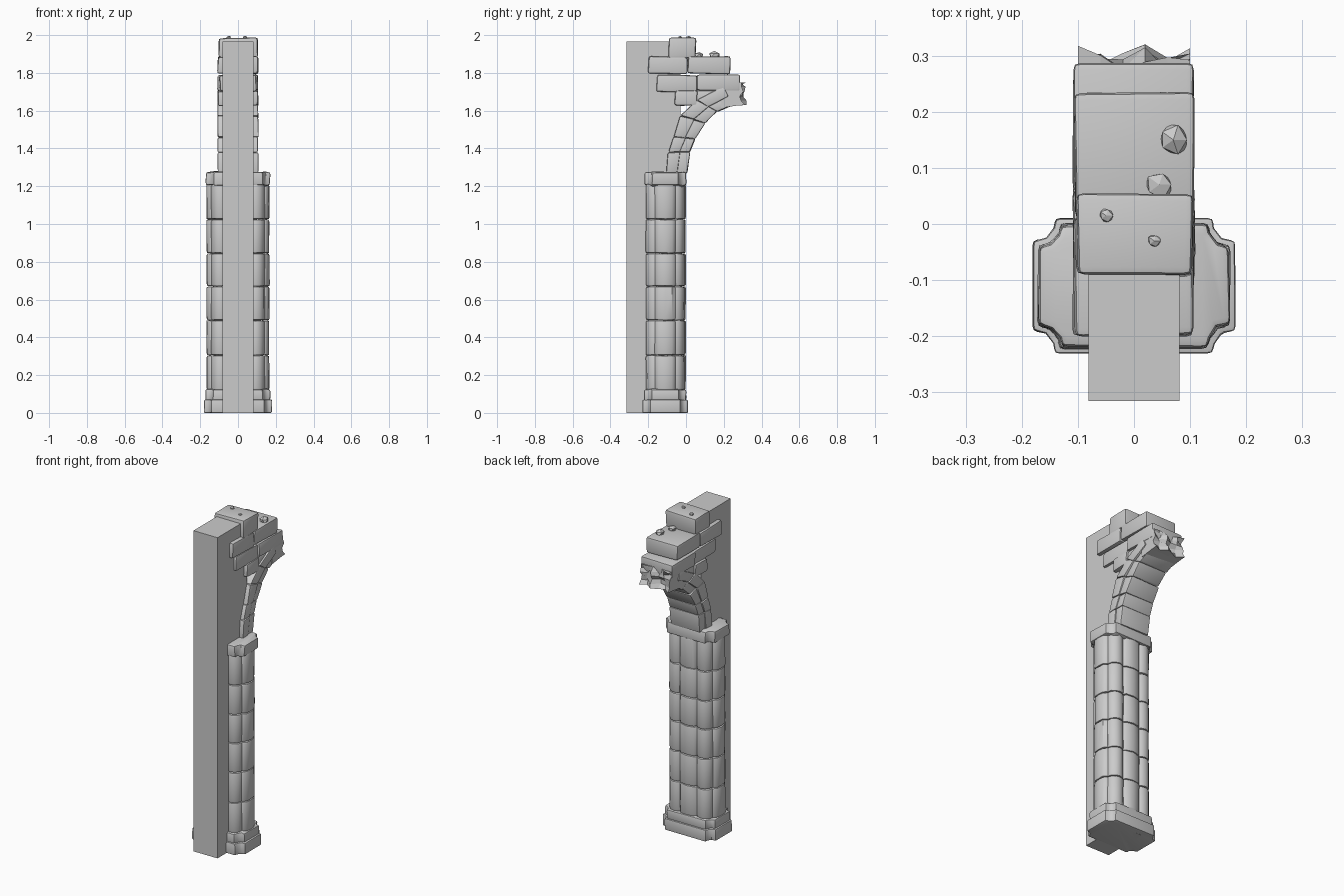
import bpy, bmesh, random
from math import sin, cos, pi
from mathutils import Vector, noise

if "Cube" in bpy.data.objects:
    bpy.data.objects.remove(bpy.data.objects["Cube"])

random.seed(7)


def make(name, bm, smooth=True):
    me = bpy.data.meshes.new(name)
    bmesh.ops.recalc_face_normals(bm, faces=bm.faces[:])
    bm.to_mesh(me)
    bm.free()
    ob = bpy.data.objects.new(name, me)
    bpy.context.collection.objects.link(ob)
    if smooth:
        bpy.ops.object.select_all(action='DESELECT')
        ob.select_set(True)
        bpy.context.view_layer.objects.active = ob
        bpy.ops.object.shade_smooth_by_angle(angle=0.7)
    return ob


def stone(name, prof, lo, hi, axis='z', bevel=0.01, jit=0.004):
    """Extrude a profile along z (x,y points) or x (y,z points); worn, rounded edges."""
    bm = bmesh.new()
    place = (lambda p, t: (p[0], p[1], t)) if axis == 'z' else (lambda p, t: (t, p[0], p[1]))
    rings = [[bm.verts.new(Vector(place(p, t)) +
                           Vector([random.uniform(-jit, jit) for _ in range(3)]))
              for p in prof] for t in (lo, hi)]
    n = len(prof)
    bm.faces.new(rings[0])
    bm.faces.new(rings[1])
    for i in range(n):
        j = (i + 1) % n
        bm.faces.new((rings[0][i], rings[0][j], rings[1][j], rings[1][i]))
    bmesh.ops.recalc_face_normals(bm, faces=bm.faces[:])
    edges = [e for e in bm.edges if e.calc_face_angle(0) > 0.75]
    bmesh.ops.bevel(bm, geom=edges, offset=bevel, segments=2, profile=0.6,
                    affect='EDGES', clamp_overlap=True)
    return make(name, bm)


def rect(a0, a1, b0, b1):
    return [(a0, b0), (a1, b0), (a1, b1), (a0, b1)]


def circle(cx, cy, r, n=12):
    return [(cx + r * cos(2 * pi * i / n), cy + r * sin(2 * pi * i / n)) for i in range(n)]


def plinth(g):
    """Stepped cross outline centred on the column, shrunk by g."""
    q = [(0.18 - g, 0.08 - g), (0.157 - g, 0.085 - g), (0.143 - g, 0.103 - g), (0.14 - g, 0.12 - g)]
    quad = q + [(-x, y) for x, y in reversed(q)]
    return [(x, y - 0.11) for x, y in quad + [(-x, -y) for x, y in quad]]


# wall slab behind
bm = bmesh.new()
bmesh.ops.create_cube(bm, size=1)
for v in bm.verts:
    v.co = Vector((v.co.x * 0.163, v.co.y * 0.285 - 0.1725, (v.co.z + 0.5) * 1.965))
make('wall_slab', bm, False)

# base tiers and capital
stone('base_lower', plinth(0), 0.0, 0.07, bevel=0.008, jit=0.001)
stone('base_upper', plinth(0.008), 0.065, 0.125, bevel=0.012, jit=0.002)
stone('capital', plinth(0.01), 1.205, 1.275, bevel=0.012, jit=0.003)

# clustered column: six courses of lobed stones
levels = [0.12, 0.305, 0.49, 0.67, 0.845, 1.025, 1.21]
for k in range(6):
    lo, hi = levels[k] + 0.001, levels[k + 1] - 0.001
    for s in (-1, 1):
        side = [(0.06, -0.165), (0.145, -0.165), (0.163, -0.145), (0.167, -0.11),
                (0.163, -0.075), (0.145, -0.055), (0.06, -0.055)]
        stone('side_shaft', [(s * x, y) for x, y in side], lo, hi, jit=0.002)
        for y in (-0.058, -0.162):
            stone('corner_shaft', circle(s * 0.092, y, 0.05), lo, hi, jit=0.0015)
    for t in (-1, 1):
        face = [(-0.062, 0), (-0.062, 0.08), (-0.045, 0.1), (0, 0.109),
                (0.045, 0.1), (0.062, 0.08), (0.062, 0)]
        stone('face_shaft', [(x, -0.11 + t * y) for x, y in face], lo, hi, jit=0.002)

# springing arch: two rings of voussoirs between outer and inner curves
outer = [(-0.105, 1.27), (-0.095, 1.38), (-0.066, 1.46), (-0.03, 1.575), (0.06, 1.655), (0.20, 1.73)]
inner = [(0.005, 1.27), (0.02, 1.38), (0.05, 1.45), (0.10, 1.535), (0.165, 1.595), (0.25, 1.63)]


def mix(p, q, f):
    return tuple(a + (b - a) * f for a, b in zip(p, q))


for i in range(5):
    for f0, f1, w, nm in ((0, 0.56, 0.105, 'arch_outer_stone'), (0.5, 1, 0.098, 'arch_inner_stone')):
        prof = [mix(outer[i], inner[i], f0), mix(outer[i], inner[i], f1),
                mix(outer[i + 1], inner[i + 1], f1), mix(outer[i + 1], inner[i + 1], f0)]
        w += random.uniform(-0.004, 0.004)
        stone(nm, prof, -w, w, 'x', 0.009, 0.003)

# broken masonry courses above the arch
courses = [(-0.06, 0.06, 1.625, 1.705), (0.055, 0.23, 1.64, 1.71),
           (-0.155, 0.06, 1.70, 1.79), (0.06, 0.285, 1.705, 1.79),
           (-0.2, 0.01, 1.795, 1.885), (0.01, 0.232, 1.795, 1.885),
           (-0.092, 0.052, 1.88, 1.985)]
for c in courses:
    w = random.uniform(0.096, 0.108)
    stone('wall_block', rect(*c), -w, w, 'x', 0.013, 0.004)

# fractured end stone of the arch
bm = bmesh.new()
bmesh.ops.create_cube(bm, size=1)
bmesh.ops.subdivide_edges(bm, edges=bm.edges[:], cuts=4, use_grid_fill=True)
for v in bm.verts:
    x, y, z = v.co
    v.co = Vector((x * 0.2, 0.24 + y * 0.11, 1.69 + z * 0.12 + (y - 0.5) * 0.015))
    if y > 0.45:
        v.co.y += 0.03 * noise.noise(v.co * 23) + random.uniform(-0.018, 0.018)
make('broken_end', bm, False)

# loose rubble on top
for x, y, z, r in ((0.07, 0.15, 1.893, 0.03), (0.045, 0.07, 1.893, 0.028),
                   (-0.05, 0.015, 1.987, 0.014), (0.036, -0.03, 1.987, 0.013)):
    bm = bmesh.new()
    bmesh.ops.create_icosphere(bm, subdivisions=1, radius=r)
    for v in bm.verts:
        v.co = v.co * random.uniform(0.75, 1.05)
        v.co.z *= 0.75
        v.co += Vector((x, y, z))
    make('rubble', bm, False)
